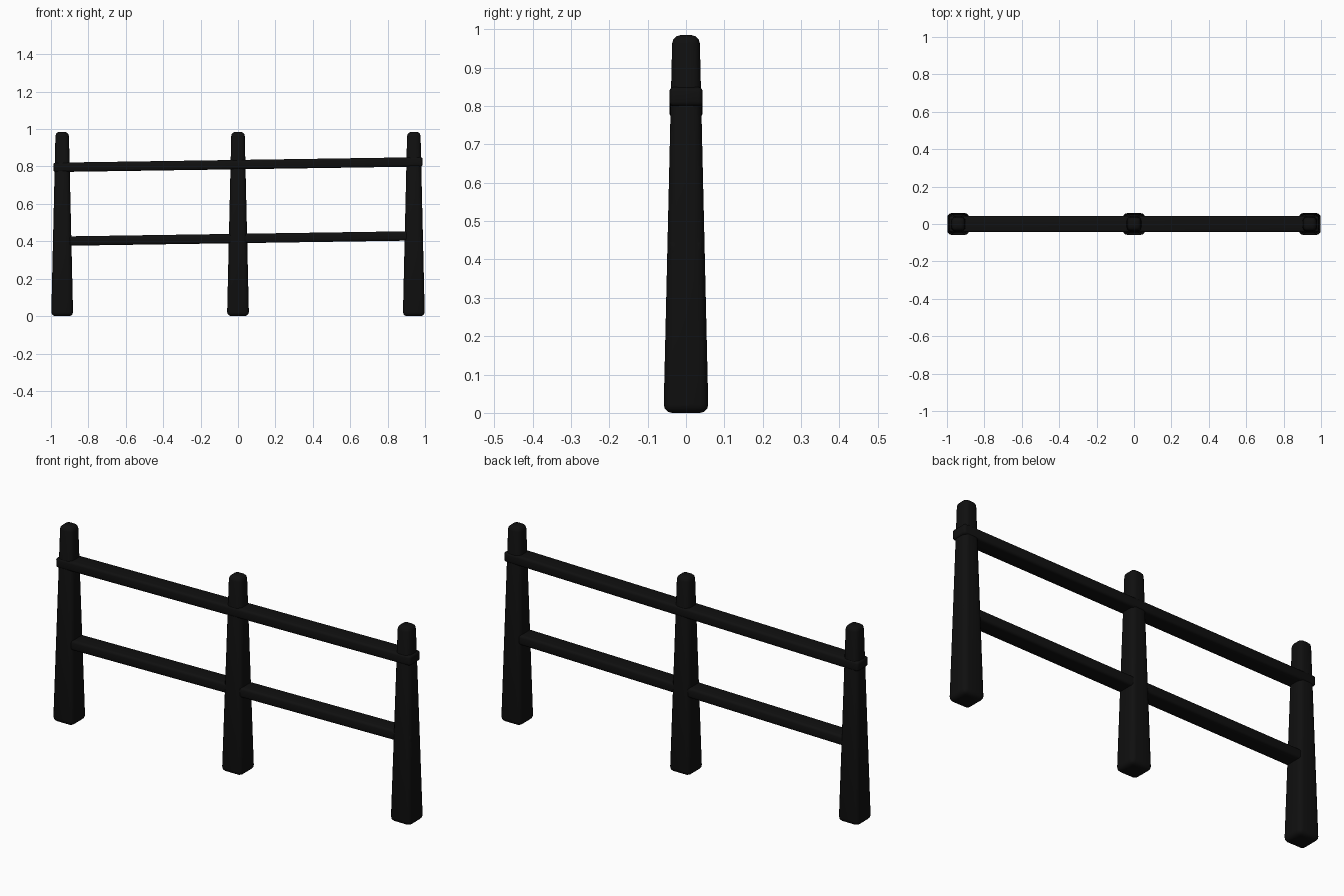
import bpy
import bmesh
import math
from mathutils import Matrix

cube = bpy.data.objects.get("Cube")
if cube:
    bpy.data.objects.remove(cube, do_unlink=True)

# Charred black timber
black = bpy.data.materials.new("black_timber")
black.use_nodes = True
colour = (0.005, 0.005, 0.005, 1)
black.diffuse_color = colour
black.node_tree.nodes["Principled BSDF"].inputs["Base Color"].default_value = colour


def timber(name, size, location, bevel, top_scale=1.0, tilt=0.0):
    """Box with softened edges, optionally tapered towards the top."""
    bm = bmesh.new()
    bmesh.ops.create_cube(bm, size=1)
    for v in bm.verts:
        taper = top_scale if v.co.z > 0 else 1.0
        v.co.x *= size[0] * taper
        v.co.y *= size[1] * taper
        v.co.z *= size[2]
    bmesh.ops.bevel(bm, geom=bm.edges[:], offset=bevel, segments=3,
                    profile=0.5, affect='EDGES', clamp_overlap=True)
    bm.transform(Matrix.Translation(location) @ Matrix.Rotation(tilt, 4, 'Y'))
    mesh = bpy.data.meshes.new(name)
    bm.to_mesh(mesh)
    bm.free()
    mesh.materials.append(black)
    obj = bpy.data.objects.new(name, mesh)
    bpy.context.collection.objects.link(obj)
    bpy.ops.object.select_all(action='DESELECT')
    obj.select_set(True)
    bpy.context.view_layer.objects.active = obj
    bpy.ops.object.shade_smooth_by_angle(angle=math.radians(40))


# Tapered posts
HEIGHT = 0.985
for side, x in (("right", -0.94), ("middle", 0), ("left", 0.94)):
    timber(side + "_post", (0.117, 0.117, HEIGHT), (x, 0, HEIGHT / 2),
           0.022, top_scale=0.61)

# Rails, rising slightly towards the left end
for name, z in (("upper_rail", 0.81), ("lower_rail", 0.415)):
    timber(name, (1.975, 0.087, 0.05), (0, 0, z), 0.012, tilt=-0.015)
